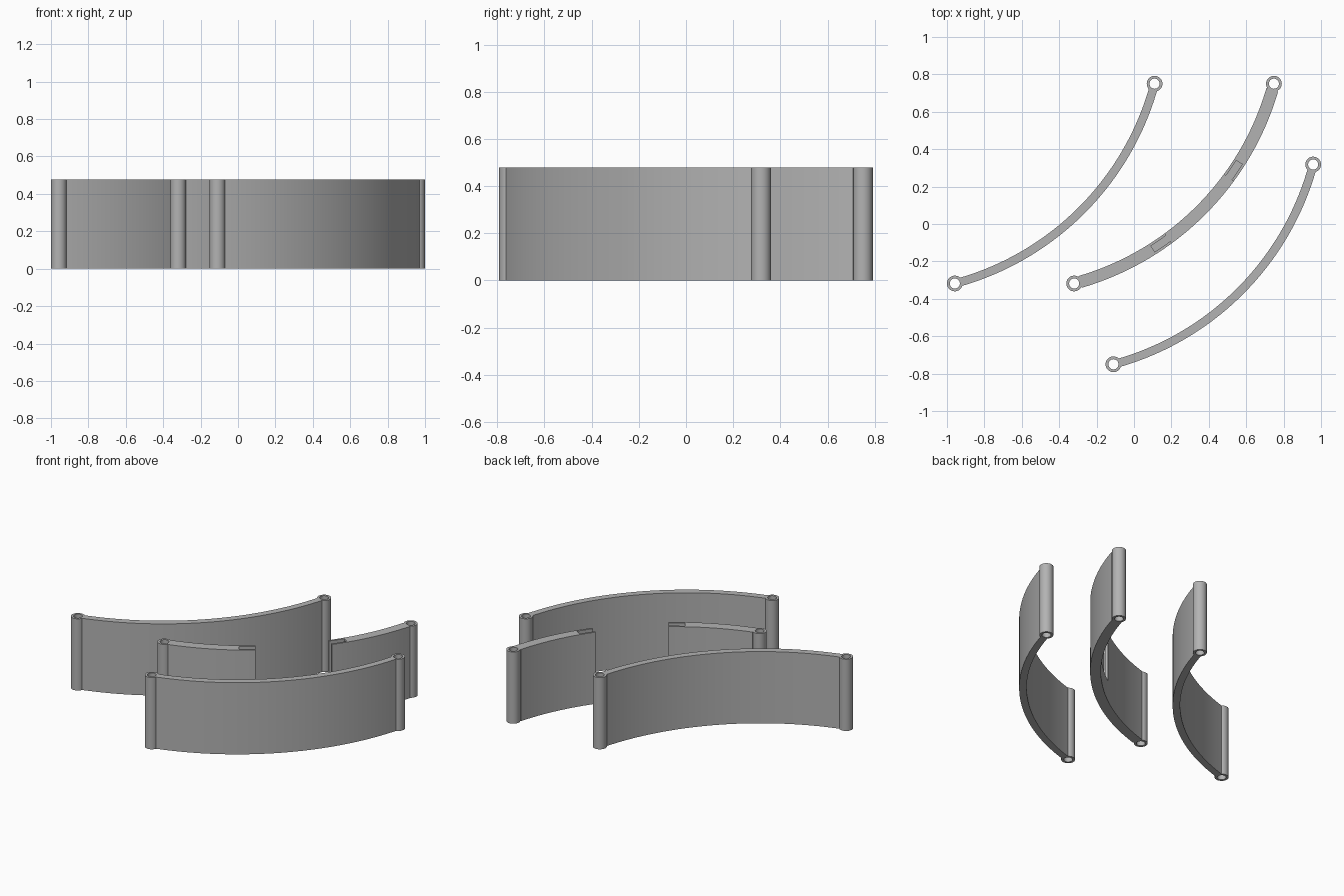
import bpy, bmesh, math

if "Cube" in bpy.data.objects:
    bpy.data.objects.remove(bpy.data.objects["Cube"])

HEIGHT = 0.478
RADIUS = 1.512                       # centre-line radius of every curved panel
HALF = math.radians(30)              # half of the arc each panel spans
MID = math.radians(-45)              # direction in which the panels bulge
TUBE_R, HOLE_R = 0.042, 0.027

grey = bpy.data.materials.new("mid grey")
grey.diffuse_color = (0.45, 0.45, 0.45, 1)
grey.use_nodes = True
grey.node_tree.nodes["Principled BSDF"].inputs["Base Color"].default_value = grey.diffuse_color


def prism(name, outer, inner, z0, z1, closed=False):
    """Solid between two matching outlines, extruded from z0 to z1."""
    bm = bmesh.new()
    rings = [[bm.verts.new((x, y, z)) for x, y in pts]
             for pts, z in ((outer, z0), (outer, z1), (inner, z1), (inner, z0))]
    n = len(outer)
    for i in range(n if closed else n - 1):
        j = (i + 1) % n
        for k in range(4):
            a, b = rings[k], rings[(k + 1) % 4]
            bm.faces.new((a[i], a[j], b[j], b[i]))
    if not closed:
        for i in (0, n - 1):
            bm.faces.new([r[i] for r in rings])
    bmesh.ops.recalc_face_normals(bm, faces=bm.faces)
    mesh = bpy.data.meshes.new(name)
    bm.to_mesh(mesh)
    bm.free()
    mesh.materials.append(grey)
    obj = bpy.data.objects.new(name, mesh)
    bpy.context.collection.objects.link(obj)
    return obj


def arc(cx, cy, r, a0, a1, n):
    return [(cx + r * math.cos(a0 + (a1 - a0) * i / n),
             cy + r * math.sin(a0 + (a1 - a0) * i / n)) for i in range(n + 1)]


def sector(name, c, r0, r1, a0, a1, z0, z1, n):
    """Curved slab, angles measured from the middle of the panel."""
    return prism(name, arc(*c, r1, MID + a0, MID + a1, n),
                 arc(*c, r0, MID + a0, MID + a1, n), z0, z1)


def smooth(obj):
    bpy.ops.object.select_all(action='DESELECT')
    obj.select_set(True)
    bpy.context.view_layer.objects.active = obj
    bpy.ops.object.shade_smooth_by_angle(angle=math.radians(30))


def cut(obj, cutter):
    mod = obj.modifiers.new("cut", 'BOOLEAN')
    mod.operation, mod.solver, mod.object = 'DIFFERENCE', 'EXACT', cutter
    cutter.hide_render = True
    bpy.ops.object.select_all(action='DESELECT')
    bpy.context.view_layer.objects.active = obj
    obj.select_set(True)
    bpy.ops.object.modifier_apply(modifier=mod.name)
    bpy.data.objects.remove(cutter)


def panel(name, ends, thickness, gate=False):
    # arc centre found from the two tube positions
    (x0, y0), (x1, y1) = ends
    d = RADIUS * math.cos(HALF) / math.sqrt(2)
    c = ((x0 + x1) / 2 - d, (y0 + y1) / 2 + d)
    reach = HALF - 0.034 / RADIUS
    t = thickness / 2
    wall = sector(name + "_wall", c, RADIUS - t, RADIUS + t, -reach, reach, 0, HEIGHT, 48)
    if gate:
        # opening above a low sill, with a slot in each jamb
        sill, g, s = 0.14, math.radians(8.7), math.radians(12.5)
        cut(wall, sector("opening", c, RADIUS - 0.1, RADIUS + 0.1, -g, g, sill, 1, 8))
        for side in (-1, 1):
            cut(wall, sector("slot", c, RADIUS - 0.019, RADIUS + 0.019,
                             *sorted((side * s, side * g * 0.9)), sill, 1, 2))
    smooth(wall)
    # hollow tube at each end
    for label, (x, y) in zip(("left", "right"), ends):
        outer = arc(x, y, TUBE_R, 0, math.tau, 40)[:-1]
        inner = arc(x, y, HOLE_R, 0, math.tau, 40)[:-1]
        smooth(prism(f"{name}_{label}_tube", outer, inner, 0, HEIGHT, closed=True))


panel("rear_panel", ((-0.958, -0.318), (0.11, 0.75)), 0.045)
panel("gate_panel", ((-0.32, -0.318), (0.748, 0.75)), 0.065, gate=True)
panel("front_panel", ((-0.11, -0.75), (0.958, 0.318)), 0.045)
